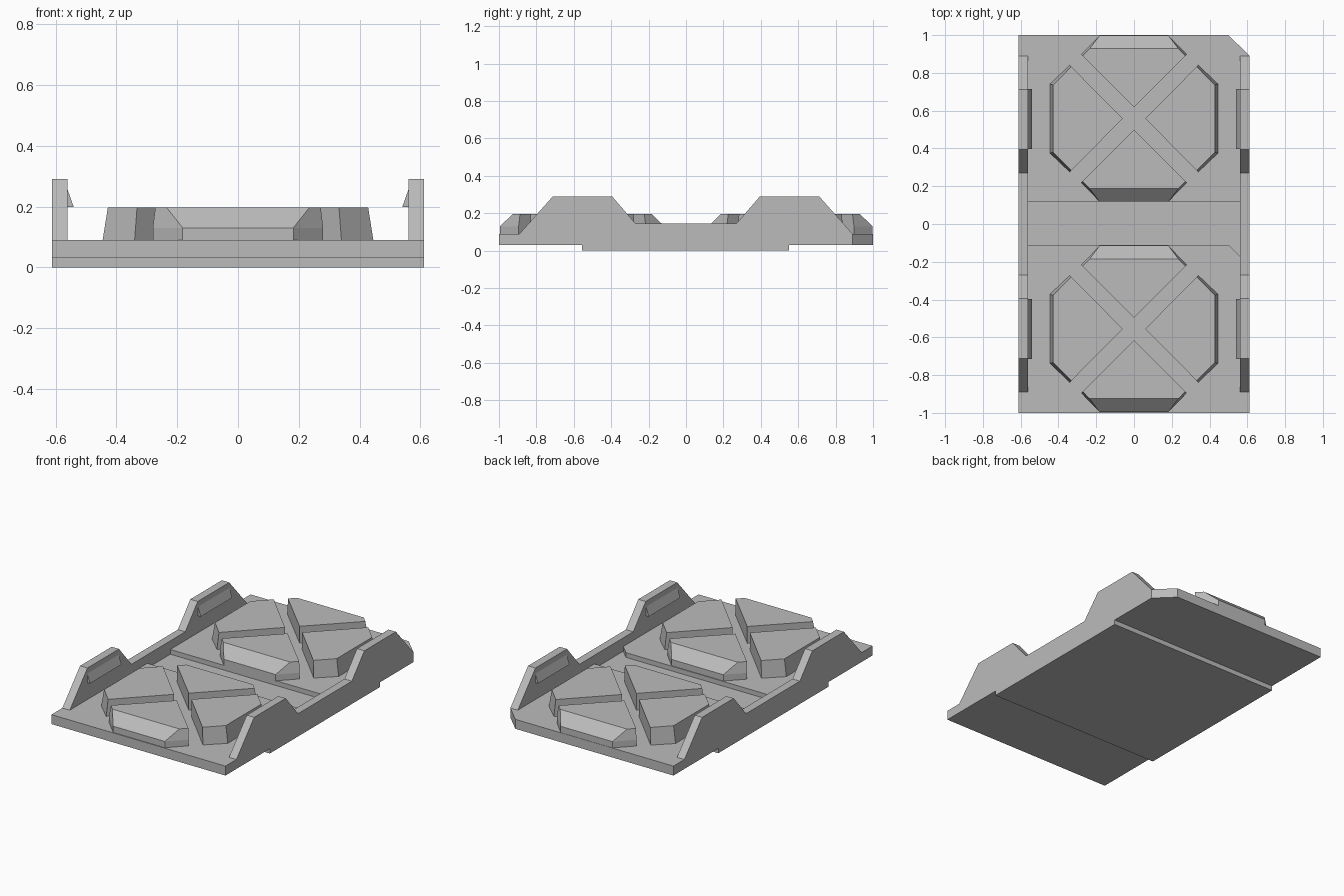
import bpy, bmesh

cube = bpy.data.objects.get("Cube")
if cube:
    bpy.data.objects.remove(cube, do_unlink=True)

grey = bpy.data.materials.new("plain grey")
grey.use_nodes = True
grey.diffuse_color = (0.5, 0.5, 0.5, 1)
grey.node_tree.nodes["Principled BSDF"].inputs["Base Color"].default_value = (0.5, 0.5, 0.5, 1)


def loft(name, *rings):
    """Closed solid through a series of matching rings of 3D points."""
    bm = bmesh.new()
    loops = [[bm.verts.new(p) for p in ring] for ring in rings]
    bm.faces.new(loops[0][::-1])
    bm.faces.new(loops[-1])
    for a, b in zip(loops, loops[1:]):
        for i in range(len(a)):
            j = (i + 1) % len(a)
            bm.faces.new((a[i], a[j], b[j], b[i]))
    bmesh.ops.recalc_face_normals(bm, faces=bm.faces[:])
    mesh = bpy.data.meshes.new(name)
    bm.to_mesh(mesh)
    bm.free()
    mesh.materials.append(grey)
    obj = bpy.data.objects.new(name, mesh)
    bpy.context.scene.collection.objects.link(obj)
    return obj


def prism(name, outline, z0, z1):
    return loft(name, *[[(x, y, z) for x, y in outline] for z in (z0, z1)])


W, INNER = 0.612, 0.56
FLOOR, BEVEL, PAD_TOP = 0.09, 0.13, 0.197

# Base plate with one clipped corner, and the thicker middle underneath
plate = prism("base_plate", [(-W, -1), (W, -1), (W, 0.89), (0.5, 1), (-W, 1)], 0.03, FLOOR)
prism("underside_block", [(-W, -0.555), (W, -0.555), (W, 0.55), (-W, 0.55)], 0, 0.03)

# Shallow channel between the two tiles
channel = prism("channel_cutter", [(-INNER, -0.11), (0.5, -0.11), (INNER, -0.17),
                                   (INNER, 0.12), (-INNER, 0.12)], 0.06, 0.15)
channel.hide_render = True
channel.hide_viewport = True
cut = plate.modifiers.new("channel", 'BOOLEAN')
cut.operation = 'DIFFERENCE'
cut.solver = 'EXACT'
cut.object = channel

# Side walls with two raised humps, and a sloped lip inside each hump
half = [(0.27, 0.145), (0.395, 0.29), (0.712, 0.29), (0.89, FLOOR)]
wall = [(-y, z) for y, z in reversed(half)] + half
lip = [(INNER, 0.255), (INNER, 0.198), (INNER - 0.02, 0.198)]
for side, s in (("left", 1), ("right", -1)):
    loft(side + "_wall", *[[(s * x, y, z) for y, z in wall] for x in (INNER, W)])
    for end, e in (("front", -1), ("back", 1)):
        loft(f"{side}_{end}_lip", *[[(s * x, e * y, z) for x, z in lip] for y in (0.398, 0.714)])


def end_pad(name, cy, s):
    """Pad at the tile's end, with a bevelled outer top edge."""
    ring = [(0.28, 0.34), (0, 0.06), (-0.28, 0.34), (-0.182, 0.44), (0.182, 0.44)]
    crown = [(0.272, 0.332), (0, 0.06), (-0.272, 0.332), (-0.235, 0.37), (0.235, 0.37)]
    loft(name, *[[(x, cy + s * y, z) for x, y in outline]
                 for outline, z in ((ring, FLOOR), (ring, BEVEL), (crown, PAD_TOP))])


def side_pad(name, cy, s):
    """Pad at the tile's side, with slightly leaning outer faces."""
    ring = [(0.06, 0), (0.34, -0.283), (0.445, -0.183), (0.445, 0.183), (0.34, 0.283)]
    crown = [(0.06, 0), (0.332, -0.275), (0.428, -0.178), (0.428, 0.178), (0.332, 0.275)]
    loft(name, *[[(s * x, cy + y, z) for x, y in outline]
                 for outline, z in ((ring, FLOOR), (crown, PAD_TOP))])


# Four pads on each tile, parted by crossed grooves
for tile, cy in (("front", -0.555), ("back", 0.558)):
    end_pad(tile + "_tile_front_pad", cy, -1)
    end_pad(tile + "_tile_back_pad", cy, 1)
    side_pad(tile + "_tile_left_pad", cy, 1)
    side_pad(tile + "_tile_right_pad", cy, -1)
